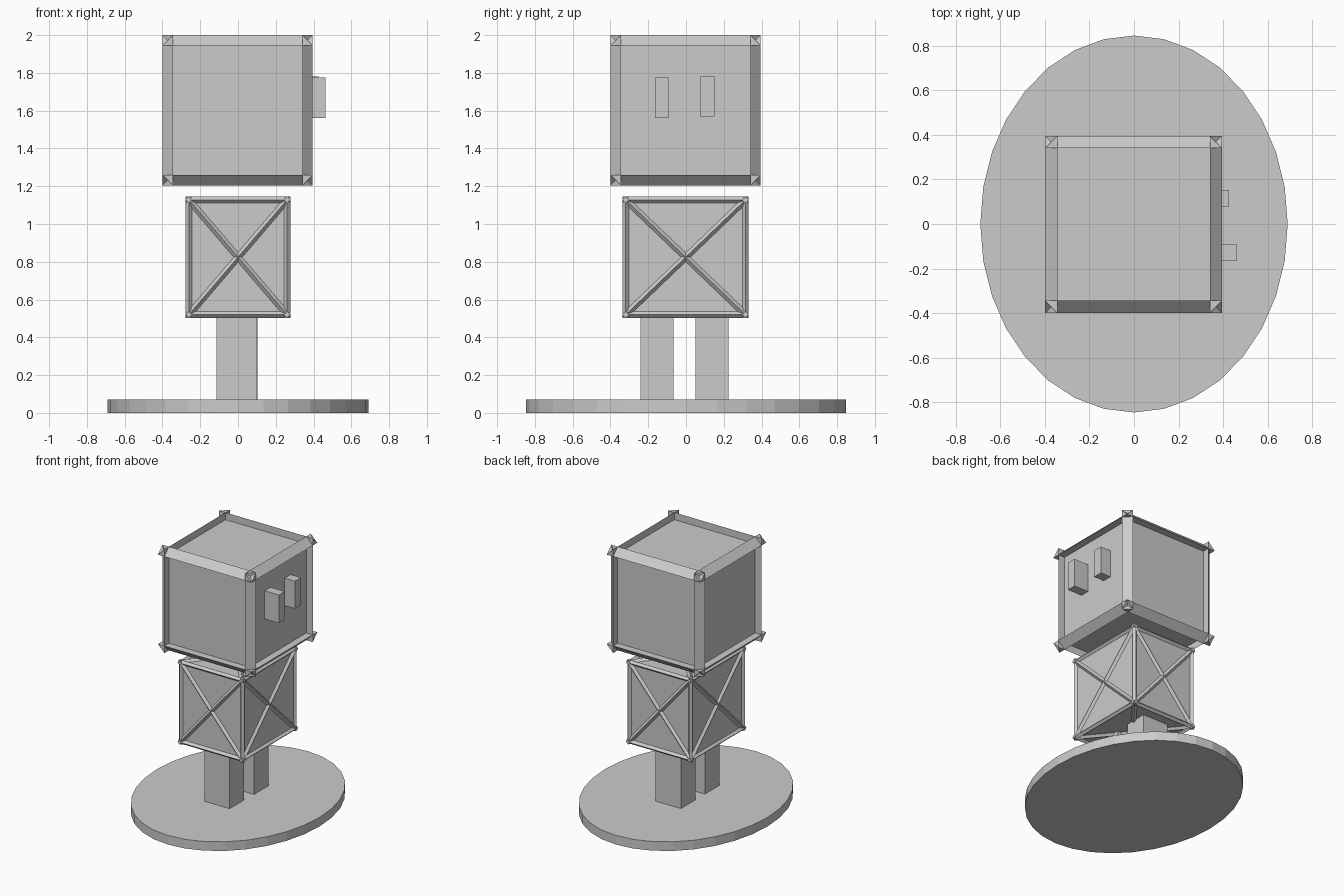
import bpy, bmesh
from itertools import product
from mathutils import Vector

if "Cube" in bpy.data.objects:
    bpy.data.objects.remove(bpy.data.objects["Cube"])


def finish(name, bm):
    bmesh.ops.recalc_face_normals(bm, faces=bm.faces)
    me = bpy.data.meshes.new(name)
    bm.to_mesh(me)
    bm.free()
    ob = bpy.data.objects.new(name, me)
    bpy.context.collection.objects.link(ob)
    return ob


def box(name, lo, hi):
    bm = bmesh.new()
    bmesh.ops.create_cube(bm, size=1)
    for v in bm.verts:
        v.co = [l + (c + 0.5) * (h - l) for l, h, c in zip(lo, hi, v.co)]
    return finish(name, bm)


def bar(bm, a, b, offsets):
    """Prism from a to b with the cross-section given as offset vectors."""
    r0 = [bm.verts.new(a + o) for o in offsets]
    r1 = [bm.verts.new(b + o) for o in offsets]
    n = len(offsets)
    for i in range(n):
        j = (i + 1) % n
        bm.faces.new((r0[i], r0[j], r1[j], r1[i]))
    bm.faces.new(r0)
    bm.faces.new(r1)


def axis(i, s=1.0):
    v = Vector((0, 0, 0))
    v[i] = s
    return v


def box_edges(half):
    """Yield axis index, the two other axes, their signs and edge midpoint."""
    for k in range(3):
        i, j = (k + 1) % 3, (k + 2) % 3
        for si, sj in product((-1, 1), repeat=2):
            yield k, i, j, si, sj, axis(i, si * half[i]) + axis(j, sj * half[j])


# Base: 32-sided oval disc
bm = bmesh.new()
bmesh.ops.create_cone(bm, cap_ends=True, segments=32, radius1=1, radius2=1, depth=1)
for v in bm.verts:
    v.co = (v.co.x * 0.69, v.co.y * 0.846, (v.co.z + 0.5) * 0.07)
finish("base", bm)

# Legs
box("front_leg", (-0.115, -0.24, 0.06), (0.097, -0.065, 0.53))
box("back_leg", (-0.115, 0.05, 0.06), (0.102, 0.225, 0.53))

# Torso: box with diamond-section edge bars and crossed braces
C = Vector((0, -0.002, 0.824))
H = Vector((0.26, 0.317, 0.304))
R = 0.017
box("torso_panels", C - H, C + H)
bm = bmesh.new()
for k, i, j, si, sj, mid in box_edges(H):
    end = axis(k, H[k] + R)
    bar(bm, C + mid - end, C + mid + end,
        [axis(i, R), axis(j, R), axis(i, -R), axis(j, -R)])
finish("torso_frame", bm)

bm = bmesh.new()
for k in range(3):
    i, j = (k + 1) % 3, (k + 2) % 3
    for s, t in product((-1, 1), repeat=2):
        mid = C + axis(k, s * H[k])
        half = axis(i, H[i]) + axis(j, t * H[j])
        n = axis(k, R)
        side = n.cross(half).normalized() * R
        bar(bm, mid - half, mid + half, [n, side, -n, -side])
finish("torso_braces", bm)

# Head: recessed box with chamfer-faced edge bars running to the corners
C = Vector((-0.002, -0.002, 1.6025))
H = Vector((0.3425, 0.3425, 0.3425))
D = 0.055
box("head_panels", C - H, C + H)
bm = bmesh.new()
for k, i, j, si, sj, mid in box_edges(H):
    end = axis(k, H[k] + D)
    bar(bm, C + mid - end, C + mid + end,
        [Vector((0, 0, 0)), axis(i, si * D), axis(j, sj * D)])
finish("head_frame", bm)

# Eyes: two blocks of slightly different depth
box("front_eye", (0.33, -0.163, 1.56), (0.462, -0.092, 1.776))
box("back_eye", (0.33, 0.078, 1.57), (0.427, 0.152, 1.78))
